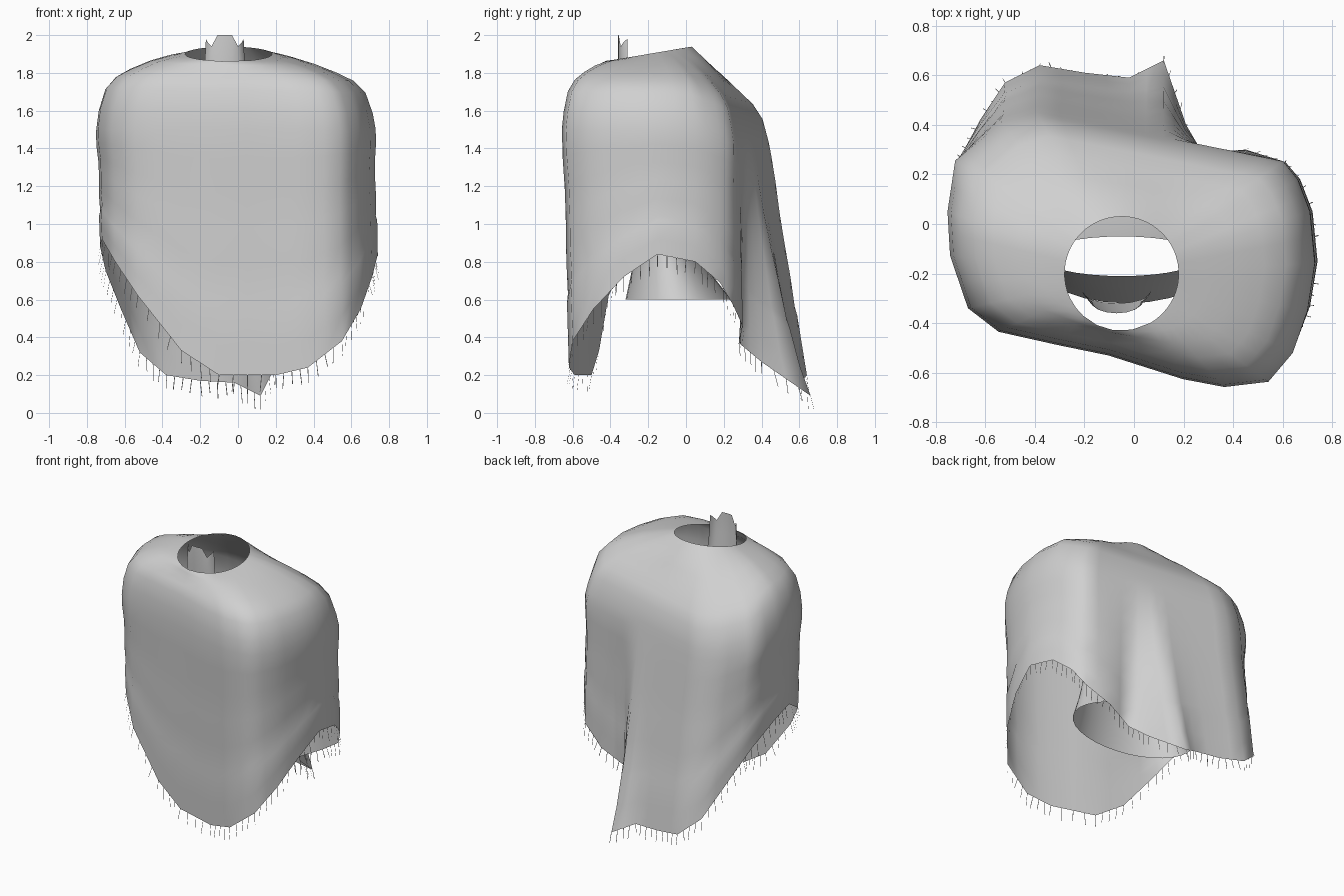
import bpy
import math
import random
from mathutils import Vector

random.seed(4)

old_cube = bpy.data.objects.get("Cube")
if old_cube:
    bpy.data.objects.remove(old_cube, do_unlink=True)


def make_material(name, color):
    material = bpy.data.materials.new(name)
    material.use_nodes = True
    material.diffuse_color = color
    shader = next(n for n in material.node_tree.nodes if n.type == 'BSDF_PRINCIPLED')
    shader.inputs["Base Color"].default_value = color
    shader.inputs["Roughness"].default_value = 0.8
    return material


cloth_grey = make_material("light grey cloth", (0.63, 0.63, 0.63, 1))


def make_object(name, verts, faces, smooth=True):
    mesh = bpy.data.meshes.new(name)
    mesh.from_pydata(verts, [], faces)
    mesh.materials.append(cloth_grey)
    mesh.update()
    for polygon in mesh.polygons:
        polygon.use_smooth = smooth
    item = bpy.data.objects.new(name, mesh)
    bpy.context.collection.objects.link(item)
    return item


def loft(name, rows, closed=True):
    """Skin a stack of equally long rows of points, from bottom to top."""
    count = len(rows[0])
    verts = [point for row in rows for point in row]
    faces = []
    for level in range(len(rows) - 1):
        for column in range(count if closed else count - 1):
            after = (column + 1) % count
            low, high = level * count, (level + 1) * count
            faces.append((low + column, low + after, high + after, high + column))
    return make_object(name, verts, faces)


# Hem of the cloak, counterclockwise from its left side
hem = [Vector(p) for p in (
    (.74, -.15, .84), (.72, .05, .8), (.67, .18, .69), (.61, .25, .57),
    (.45, .3, .46), (.28, .28, .37), (.21, .4, .27), (.12, .66, .09),
    (-.02, .59, .16), (-.2, .61, .17), (-.38, .64, .2), (-.52, .57, .32),
    (-.62, .42, .55), (-.7, .27, .75), (-.73, .05, .88), (-.72, -.12, .92),
    (-.65, -.32, .8), (-.53, -.41, .62), (-.3, -.46, .33), (-.1, -.5, .2),
    (.2, -.59, .2), (.37, -.62, .24), (.55, -.6, .38), (.65, -.49, .55),
    (.71, -.33, .72))]

hole_center = Vector((-.05, -.2, 0))
hole_radius = .23


def chest_point(p):
    """Widest outline of the cloak above a hem point, without the back fold."""
    x = p.x * (.985 if p.x > 0 else 1.03)
    if p.y > .2:
        y = min(.375 - .2 * p.x, .85 * (p.x + 1))
    else:
        y = p.y if p.y > 0 else p.y * 1.06
    return Vector((x, y, 1.5 - .3 * max(0, y)))


def cloak_column(p):
    """Points of the cloth from the hem up to the neck hole."""
    chest = chest_point(p)
    # The sharp fold at the back fades out faster than the rest of the wall
    fade = .8 if 0 < p.x < .3 and p.y > 0 else 1
    column = []
    # Hanging wall with soft horizontal folds
    for share, swell in ((0, 1), (.12, 1), (.27, 1), (.31, .99), (.45, .995),
                         (.6, .99), (.74, .99), (.88, 1), (1, 1)):
        q = p.lerp(chest, share)
        q.xy = p.xy.lerp(chest.xy, share ** fade) * swell
        column.append(q)
    # Rounded shoulder, drawn in around the neck and dropping toward the back
    for scale, height in ((.98, 1.6), (.93, 1.71), (.85, 1.77), (.74, 1.81)):
        q = hole_center.lerp(chest, scale)
        q.z = height - .4 * max(0, q.y) - .02 * q.x
        column.append(q)
    # Upper cloth running in to the neck hole
    shoulder = column[-1]
    away = Vector((shoulder.x, shoulder.y, 0)) - hole_center
    rim = hole_center + away.normalized() * hole_radius
    rim.z = 1.9 + .17 * (rim.y - hole_center.y)
    for share, lift in ((.35, .012), (.7, .01), (1, 0)):
        column.append(shoulder.lerp(rim, share) + Vector((0, 0, lift)))
    return column


# Extra columns between the hem points round off the cloth and the hole
fine_hem = []
for index, point in enumerate(hem):
    following = hem[(index + 1) % len(hem)]
    fine_hem += [point, point.lerp(following, .5)]

# Columns halfway between two neighbours are averaged, so the cloth stays even
columns = [cloak_column(p) for p in hem]
fine_columns = []
for index, column in enumerate(columns):
    following = columns[(index + 1) % len(columns)]
    between = [a.lerp(b, .5) for a, b in zip(column, following)]
    flat = Vector((between[-1].x, between[-1].y, 0)) - hole_center
    between[-1].xy = (hole_center + flat.normalized() * hole_radius).xy
    fine_columns += [column, between]
loft("cloak", list(zip(*fine_columns)))

# Fringe of thin threads along the hem
verts, faces = [], []
for index, p in enumerate(fine_hem):
    following = fine_hem[(index + 1) % len(fine_hem)]
    along = (following - p).normalized()
    outward = Vector((p.x, p.y, 0)).normalized()
    for share in (0, .5):
        root = p.lerp(following, share)
        length = random.uniform(.06, .09)
        tip = root + outward * random.uniform(-.005, .02) - Vector((0, 0, length))
        tip += along * random.uniform(-.01, .01)
        start = len(verts)
        half = along * .002
        verts += [root - half, root + half, tip + half, tip - half]
        faces.append((start, start + 1, start + 2, start + 3))
make_object("hem_fringe", verts, faces, smooth=False)


def ellipse(center_x, center_y, radius_x, radius_y, height, steps=32):
    turns = [math.tau * step / steps for step in range(steps)]
    return [Vector((center_x + radius_x * math.cos(a),
                    center_y + radius_y * math.sin(a), height)) for a in turns]


# Open inner funnel, flaring down and back
loft("inner_funnel", [
    ellipse(-.03, -.04, .45, .28, .6),
    ellipse(-.03, -.08, .39, .21, .74),
    ellipse(-.04, -.11, .35, .14, .9),
    ellipse(-.05, -.13, .33, .08, 1.08)])

# Notched collar tab standing up through the neck hole
tab_tops = (1.98, 1.965, 1.94, 2, 2, 2, 1.94, 1.965, 1.98)
tab_rows = [[], [], []]
for step, top in enumerate(tab_tops):
    angle = math.pi + math.pi * step / (len(tab_tops) - 1)
    for row, height, radius in zip(tab_rows, (1.4, 1.86, top), (.14, .105, .1)):
        row.append(Vector((-.07 + radius * math.cos(angle),
                           -.31 + .05 * math.sin(angle), height)))
    tab_rows[0][-1].y += .04
loft("collar_tab", tab_rows, closed=False)
